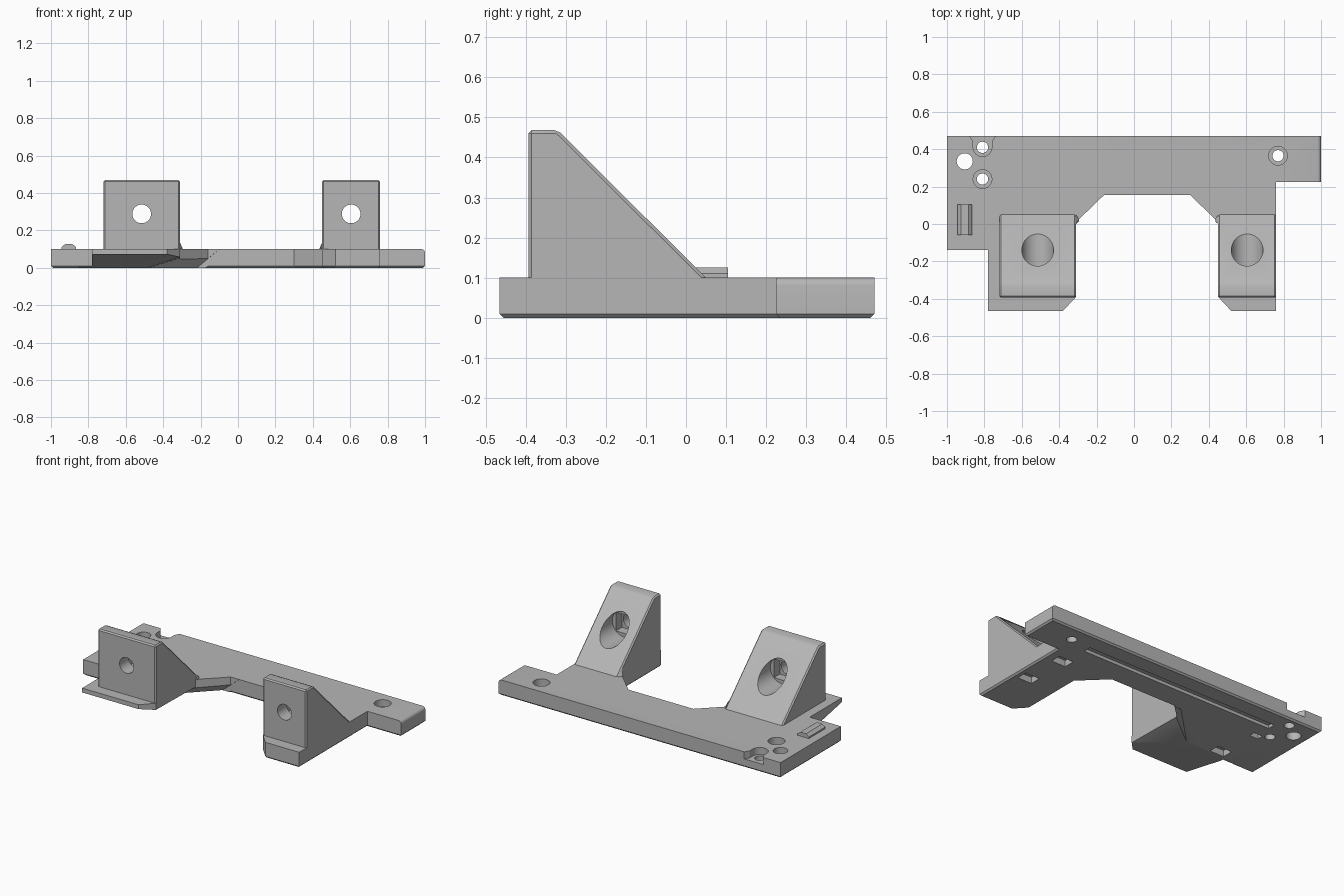
import bpy, bmesh, math
from mathutils import Vector, Matrix

if "Cube" in bpy.data.objects:
    bpy.data.objects.remove(bpy.data.objects["Cube"], do_unlink=True)

grey = bpy.data.materials.new("plain grey")
grey.use_nodes = True
COLOUR = (0.47, 0.47, 0.47, 1)
grey.diffuse_color = COLOUR
grey.node_tree.nodes["Principled BSDF"].inputs["Base Color"].default_value = COLOUR


def finish(name, bm):
    bmesh.ops.recalc_face_normals(bm, faces=bm.faces)
    mesh = bpy.data.meshes.new(name)
    bm.to_mesh(mesh)
    bm.free()
    mesh.materials.append(grey)
    obj = bpy.data.objects.new(name, mesh)
    bpy.context.collection.objects.link(obj)
    return obj


def prism(points, offset):
    """Extrude a closed 3D outline along an offset."""
    bm = bmesh.new()
    face = bm.faces.new([bm.verts.new(p) for p in points])
    new = bmesh.ops.extrude_face_region(bm, geom=[face])["geom"]
    verts = [g for g in new if isinstance(g, bmesh.types.BMVert)]
    bmesh.ops.translate(bm, verts=verts, vec=offset)
    bmesh.ops.recalc_face_normals(bm, faces=bm.faces)
    return bm


def bevel(bm, rule, width, segments=1):
    edges = [e for e in bm.edges if rule(e.verts[0].co, e.verts[1].co)]
    bmesh.ops.bevel(bm, geom=edges, offset=width, segments=segments,
                    profile=0.5, affect='EDGES', clamp_overlap=True)


def box(x0, x1, y0, y1, z0, z1):
    return prism([(x0, y0, z0), (x1, y0, z0), (x1, y1, z0), (x0, y1, z0)], (0, 0, z1 - z0))


def rod(centre, radius, length, axis='Z', sides=40):
    turn = Matrix.Rotation(math.pi / 2, 4, 'X') if axis == 'Y' else Matrix()
    bm = bmesh.new()
    bmesh.ops.create_cone(bm, cap_ends=True, segments=sides, radius1=radius, radius2=radius,
                          depth=length, matrix=Matrix.Translation(centre) @ turn)
    return bm


def below(bm, point, slope_x, slope_y):
    """Keep only what lies under a tilted plane."""
    normal = Vector((-slope_x, -slope_y, 1))
    geom = bm.verts[:] + bm.edges[:] + bm.faces[:]
    cut = bmesh.ops.bisect_plane(bm, geom=geom, plane_co=point, plane_no=normal, clear_outer=True)
    edges = [g for g in cut["geom_cut"] if isinstance(g, bmesh.types.BMEdge)]
    bmesh.ops.contextual_create(bm, geom=edges)
    return bm


def carve(target, cutters):
    for bm in cutters:
        cutter = finish("cutter", bm)
        cutter.hide_render = True
        mod = target.modifiers.new("cut", 'BOOLEAN')
        mod.operation = 'DIFFERENCE'
        mod.solver = 'EXACT'
        mod.object = cutter
        bpy.context.view_layer.objects.active = target
        bpy.ops.object.modifier_apply(modifier=mod.name)
        bpy.data.objects.remove(cutter, do_unlink=True)


# Base plate with two front arms
T = 0.1
FRONT, BACK = -0.465, 0.47
outline = [(-1, BACK), (-1, -.14), (-.78, -.14), (-.78, FRONT), (-.38, FRONT), (-.31, -.39),
           (-.31, .01), (-.16, .155), (.3, .155), (.45, .01), (.45, -.39), (.52, FRONT),
           (.76, FRONT), (.76, .225), (1, .225), (1, BACK)]
bm = prism([(x, y, 0) for x, y in outline], (0, 0, T))
bevel(bm, lambda a, b: max(a.z, b.z) < 0.001, 0.01)
bevel(bm, lambda a, b: min(a.z, b.z) > T - .001 and min(a.x, b.x) > .99, 0.02, 4)
plate = finish("base_plate", bm)

# Tapered underside of the right arm: front slope, corner facet and diagonal chamfer
corner = (-.48, -.105, 0)
carve(plate, [
    below(box(-.85, -.2, -.6, -.1, -.1, .3), corner, 0, -.2),
    below(below(box(-.7, -.1, -.6, .156, -.1, .4), corner, .306, -.0175), corner, .83, -.83),
])

# Screw holes with counterbores, and the locating hole
cuts = [rod((-.905, .335, .05), .043, .4)]
for x, y in [(-.81, .41), (-.81, .24), (.77, .365)]:
    cuts += [rod((x, y, .05), .03, .4), rod((x, y, .155), .05, .2)]
# Flared notch from the rear counterbore to the back edge
cuts.append(prism([(-.86, .41, .055), (-.76, .41, .055), (-.76, .44, .055), (-.73, .49, .055),
                   (-.89, .49, .055), (-.86, .44, .055)], (0, 0, .1)))
# Long groove and pockets underneath
cuts.append(box(-.74, .63, .31, .36, -.1, .02))
for x, y in [(.65, .14), (.675, -.13), (-.7, -.065)]:
    cuts.append(box(x - .05, x + .05, y - .035, y + .035, -.1, .04))
cuts.append(box(-.77, -.71, .18, .22, -.1, .03))
carve(plate, cuts)

# Wedge mounts with a bolt hole, a rear counterbore and a square nut seat
HOLE_Z = 0.288
for name, x0, x1 in [("right_wedge_mount", -.72, -.31), ("left_wedge_mount", .45, .76)]:
    side = [(x0, -.393, T), (x0, -.393, .468), (x0, -.32, .468), (x0, .05, T)]
    bm = prism(side, (x1 - x0, 0, 0))
    bevel(bm, lambda a, b: max(a.z, b.z) > T + .01, 0.008)
    mount = finish(name, bm)
    mid = (x0 + x1) / 2
    carve(mount, [
        rod((mid, -.35, HOLE_Z), .05, .6, 'Y'),
        rod((mid, .01, HOLE_Z), .085, .5, 'Y'),
        box(mid - .06, mid + .06, -.3, -.2, HOLE_Z - .06, HOLE_Z + .06),
    ])

# Small gussets beside the inner wedge feet
for name, x, s in [("right_gusset", -.31, 1), ("left_gusset", .45, -1)]:
    finish(name, prism([(x, .05, T), (x, .012, T + .036), (x + s * .015, .025, T)], (0, -.012, 0)))

# Raised locating nub
finish("locating_nub", prism([(-.945, -.06, T), (-.865, -.06, T), (-.865, -.06, .11),
                              (-.885, -.06, .126), (-.925, -.06, .126), (-.945, -.06, .11)],
                             (0, .165, 0)))

# Smooth bores, sharp edges elsewhere
bpy.ops.object.select_all(action='DESELECT')
for obj in bpy.context.scene.objects:
    if obj.type == 'MESH' and grey.name in obj.data.materials:
        obj.select_set(True)
        bpy.context.view_layer.objects.active = obj
bpy.ops.object.shade_smooth_by_angle(angle=math.radians(25))
